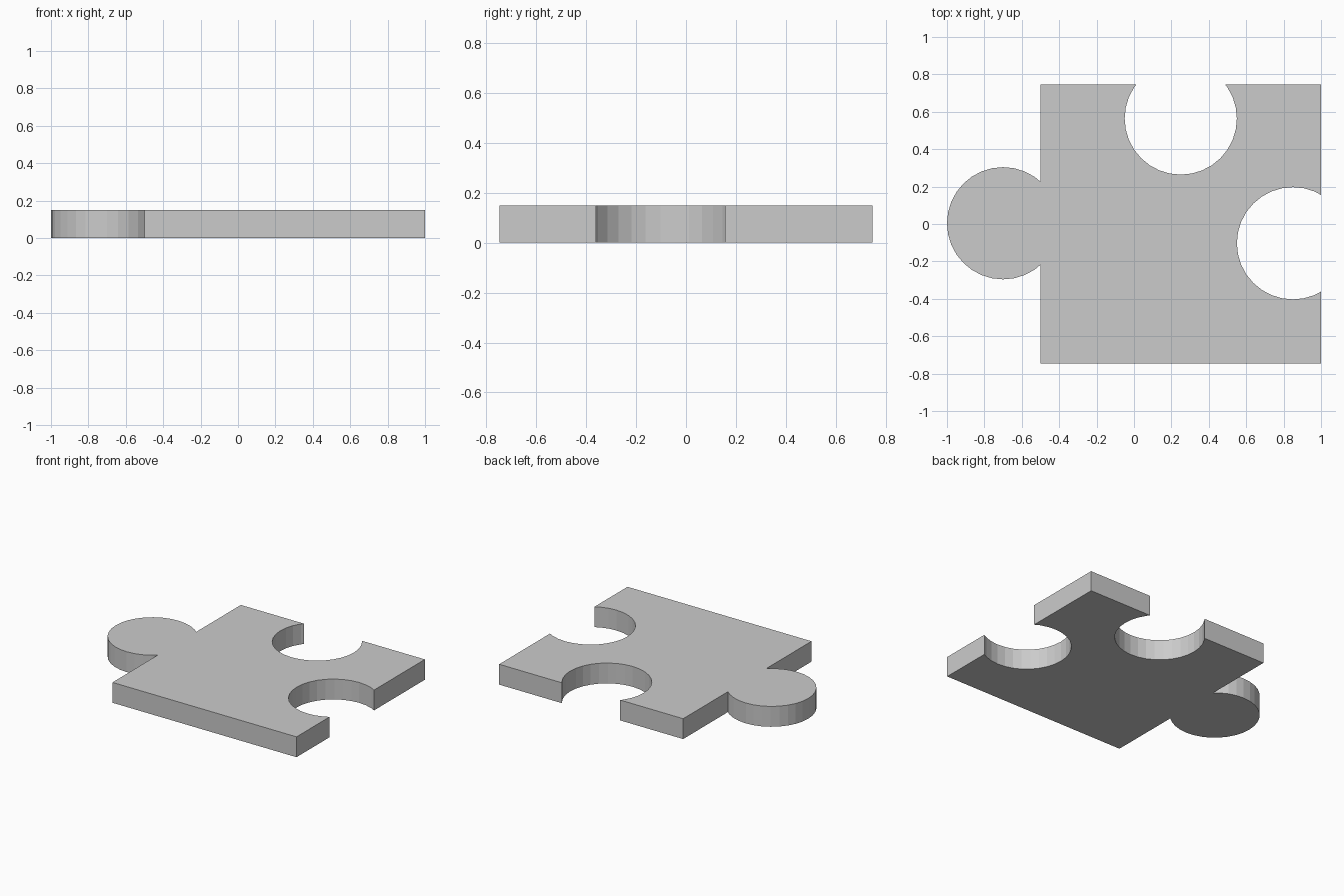
import bpy

if "Cube" in bpy.data.objects:
    bpy.data.objects.remove(bpy.data.objects["Cube"])

T = 0.15      # thickness
R = 0.30      # radius of tab and sockets
HALF = 0.747  # half depth of the square body


def disc(name, x, y, z0, z1):
    bpy.ops.mesh.primitive_cylinder_add(vertices=32, radius=R, depth=z1 - z0,
                                        location=(x, y, (z0 + z1) / 2))
    ob = bpy.context.object
    ob.name = name
    return ob


def combine(body, other, operation):
    mod = body.modifiers.new(other.name, 'BOOLEAN')
    mod.operation = operation
    mod.solver = 'EXACT'
    mod.object = other
    bpy.context.view_layer.objects.active = body
    bpy.ops.object.modifier_apply(modifier=mod.name)
    bpy.data.objects.remove(other, do_unlink=True)


# Square body
bpy.ops.mesh.primitive_cube_add(size=1, location=(0.25, 0, T / 2))
piece = bpy.context.object
piece.name = "puzzle_piece"
piece.scale = (1.5, 2 * HALF, T)
bpy.ops.object.transform_apply(location=True, rotation=False, scale=True)

# Round tab on the left
combine(piece, disc("tab", -0.7, 0.004, 0, T), 'UNION')

# Round sockets in the back and right edges
for name, x, y in (("back_socket", 0.25, 0.564), ("right_socket", 0.85, -0.103)):
    cutter = disc(name, x, y, -0.1, T + 0.1)
    cutter.hide_render = True
    combine(piece, cutter, 'DIFFERENCE')
